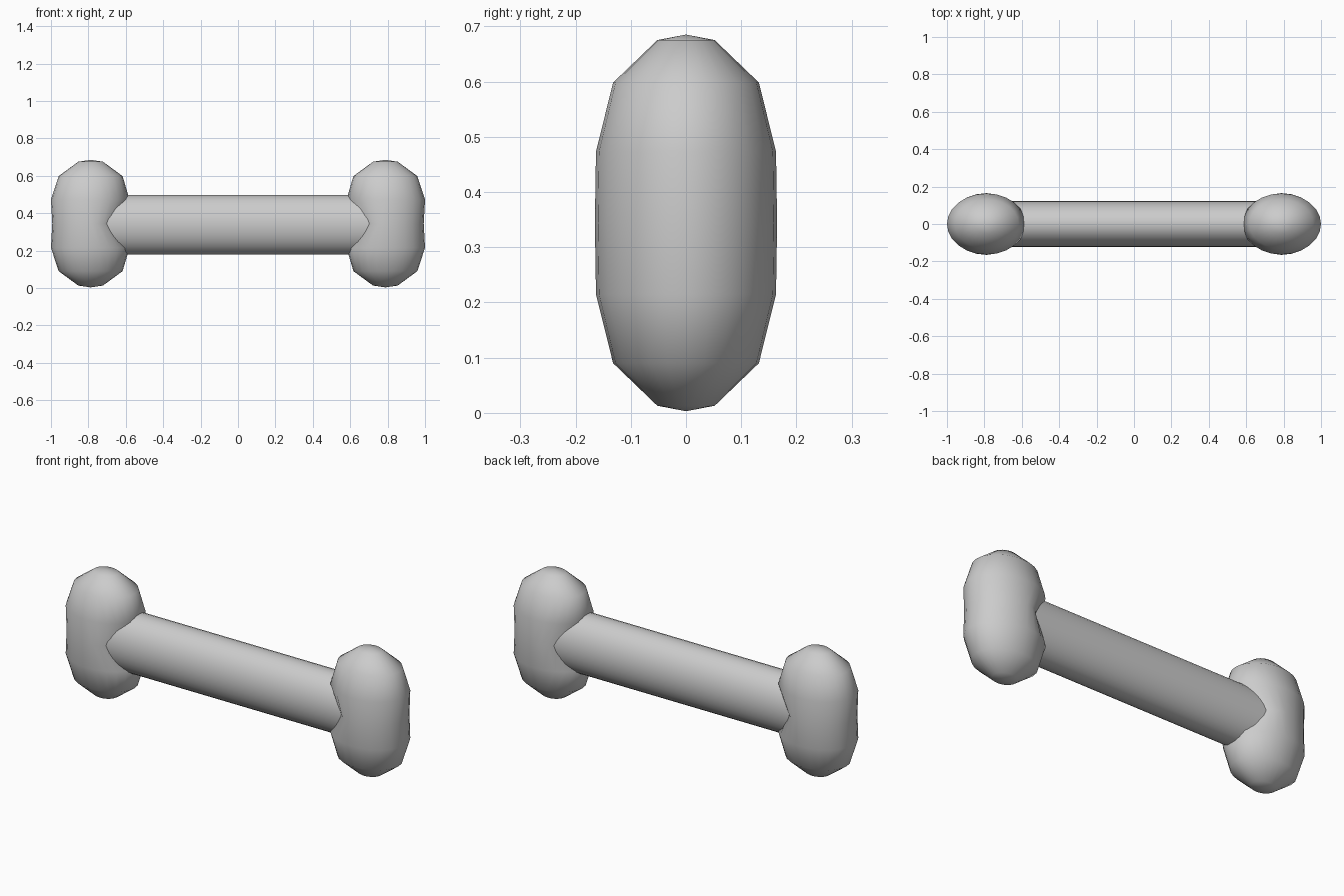
import bpy, bmesh
from math import cos, sin, pi, radians

if "Cube" in bpy.data.objects:
    bpy.data.objects.remove(bpy.data.objects["Cube"])

MID = 0.344   # height of the bone's centre line
SEG = 24


def finish(name, bm, angle):
    bmesh.ops.recalc_face_normals(bm, faces=bm.faces)
    me = bpy.data.meshes.new(name)
    bm.to_mesh(me)
    bm.free()
    ob = bpy.data.objects.new(name, me)
    bpy.context.collection.objects.link(ob)
    bpy.ops.object.select_all(action='DESELECT')
    ob.select_set(True)
    bpy.context.view_layer.objects.active = ob
    bpy.ops.object.shade_smooth_by_angle(angle=radians(angle))
    return ob


def loft(rings, poles=None):
    """Bridge rings of points, closing with poles or flat caps."""
    bm = bmesh.new()
    loops = [[bm.verts.new(p) for p in ring] for ring in rings]
    n = len(loops[0])
    for a, b in zip(loops, loops[1:]):
        for i in range(n):
            j = (i + 1) % n
            bm.faces.new((a[i], a[j], b[j], b[i]))
    for k, loop in enumerate((loops[0], loops[-1])):
        if poles:
            tip = bm.verts.new(poles[k])
            for i in range(n):
                bm.faces.new((loop[i], loop[(i + 1) % n], tip))
        else:
            bm.faces.new(loop)
    return bm


# Double-lobed knobs: height offset, outer / inner x radius, y radius
half = [(0.331, 0.066, 0.066, 0.052), (0.254, 0.171, 0.171, 0.132),
        (0.129, 0.212, 0.208, 0.163)]
profile = ([(-h, o, i, y) for h, o, i, y in half]
           + [(0, 0.205, 0.130, 0.165)] + half[::-1])
for side, name in ((-1, "left_knob"), (1, "right_knob")):
    cx = side * 0.788
    rings = []
    for h, outer, inner, ry in profile:
        ring = []
        for k in range(SEG):
            a = 2 * pi * k / SEG
            rx = outer if cos(a) > 0 else inner
            ring.append((cx + side * rx * cos(a), ry * sin(a), MID + h))
        rings.append(ring)
    tips = [(cx, 0, 0.003), (cx, 0, 0.685)]
    finish(name, loft(rings, tips), 60)

# Oval shaft joining the knobs
shaft = [[(x, 0.123 * cos(2 * pi * k / 32), 0.338 + 0.16 * sin(2 * pi * k / 32))
          for k in range(32)] for x in (-0.75, 0.75)]
finish("shaft", loft(shaft), 40)
